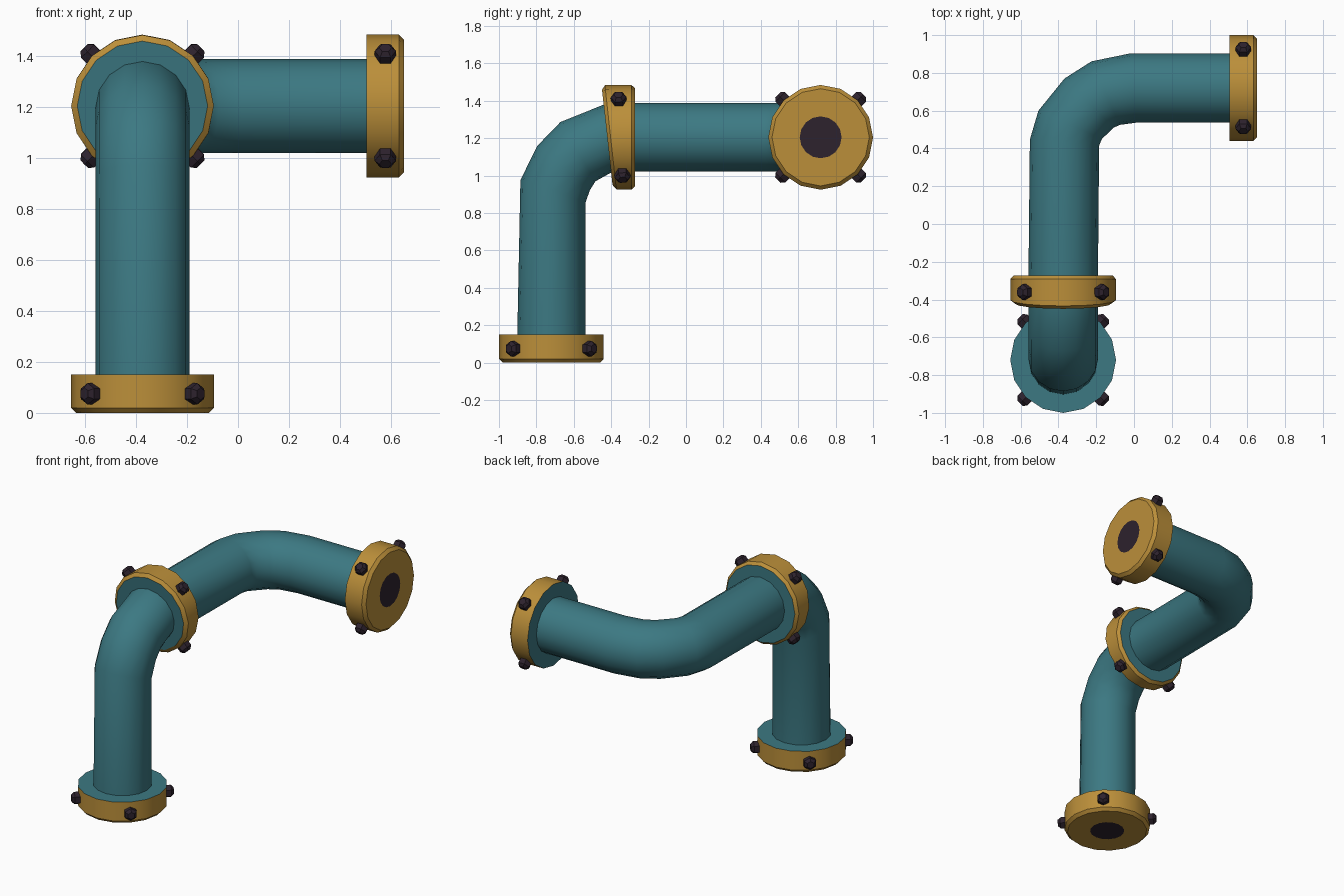
import bpy, bmesh, math
from mathutils import Vector

if "Cube" in bpy.data.objects:
    bpy.data.objects.remove(bpy.data.objects["Cube"])


def material(name, rgb):
    m = bpy.data.materials.new(name)
    m.diffuse_color = (*rgb, 1)
    m.use_nodes = True
    m.node_tree.nodes["Principled BSDF"].inputs["Base Color"].default_value = m.diffuse_color
    return m


TEAL = material("teal paint", (0.045, 0.190, 0.225))
GOLD = material("golden brass", (0.500, 0.275, 0.042))
DARK = material("dark iron", (0.026, 0.016, 0.026))
MATS = [TEAL, GOLD, DARK]


def loft(name, stations, sides, u, bands):
    """Skin circles (centre, normal, radius); bands = colours of start cap, each band, end cap."""
    bm = bmesh.new()
    rings = []
    for c, n, r in stations:
        n = Vector(n).normalized()
        u = (u - n * u.dot(n)).normalized()
        v = n.cross(u)
        rings.append([bm.verts.new(Vector(c) + r * (u * math.cos(a) + v * math.sin(a)))
                      for a in (math.tau * k / sides for k in range(sides))])
    bm.faces.new(rings[0][::-1]).material_index = bands[0]
    for a, b, col in zip(rings, rings[1:], bands[1:-1]):
        for k in range(sides):
            j = (k + 1) % sides
            bm.faces.new((a[k], a[j], b[j], b[k])).material_index = col
    bm.faces.new(rings[-1]).material_index = bands[-1]
    me = bpy.data.meshes.new(name)
    bm.to_mesh(me)
    bm.free()
    for m in MATS:
        me.materials.append(m)
    ob = bpy.data.objects.new(name, me)
    bpy.context.collection.objects.link(ob)
    bpy.context.view_layer.objects.active = ob
    ob.select_set(True)
    bpy.ops.object.shade_smooth_by_angle(angle=math.radians(30))
    ob.select_set(False)
    return ob


def bolts(name, centre, axis, side):
    """Four chamfered hex heads pointing outward around a flange."""
    axis = Vector(axis).normalized()
    side = Vector(side)
    other = axis.cross(side)
    for k in range(4):
        a = math.radians(45 + 90 * k)
        d = side * math.cos(a) + other * math.sin(a)
        prof = [(0.25, 0.042), (0.305, 0.042), (0.323, 0.024)]
        loft(f"{name}_bolt_{k + 1}", [(Vector(centre) + d * h, d, r) for h, r in prof],
             6, axis, [2] * 4)


def end_flange(name, inner, axis, length):
    """Flange with teal inner face, gold rim, chamfered outer face and dark bore."""
    inner, axis = Vector(inner), Vector(axis)
    prof = [(0, 0.28), (length - 0.02, 0.28), (length, 0.26), (length, 0.112)]
    loft(name, [(inner + axis * h, axis, r) for h, r in prof], 16,
         Vector((0, 1, 0)), [0, 1, 1, 1, 2])
    bolts(name, inner + axis * length / 2, axis, (0, 1, 0))


X, Z = -0.375, 1.205

# Bent pipe: up, over to the back, then to the right
rise = [(-0.72, 0.05, 0), (-0.711, 0.917, 18.7), (-0.655, 1.04, 40),
        (-0.578, 1.128, 59.4), (-0.42, 1.198, 85), (-0.30, Z, 90)]
turn = [(-0.368, 0.431, 5), (-0.338, 0.525, 24), (-0.238, 0.64, 45),
        (-0.150, 0.693, 66), (-0.003, 0.72, 85), (0.60, 0.72, 90)]
path = []
for y, z, t in rise:
    t = math.radians(t)
    path.append(((X, y, z), (0, math.sin(t), math.cos(t)), 0.184))
for x, y, t in turn:
    t = math.radians(t)
    path.append(((x, y, Z), (math.sin(t), math.cos(t), 0), 0.184))
loft("bent_pipe", path, 16, Vector((1, 0, 0)), [0] * (len(path) + 1))

# Flanges at the two open ends
end_flange("bottom_flange", (X, -0.72, 0.15), (0, 0, -1), 0.15)
end_flange("outlet_flange", (0.505, 0.72, Z), (1, 0, 0), 0.147)

# Middle coupling, its front face slightly tilted by the bend
tilt = Vector((0, 1, 0.11))
flat = Vector((0, 1, 0))
loft("middle_flange", [((X, -0.421, Z), tilt, 0.256), ((X, -0.403, Z), tilt, 0.28),
                       ((X, -0.292, Z), flat, 0.28), ((X, -0.273, Z), flat, 0.262)],
     16, Vector((1, 0, 0)), [0, 1, 1, 1, 0])
bolts("middle_flange", (X, -0.35, Z), (0, 1, 0.05), (1, 0, 0))
